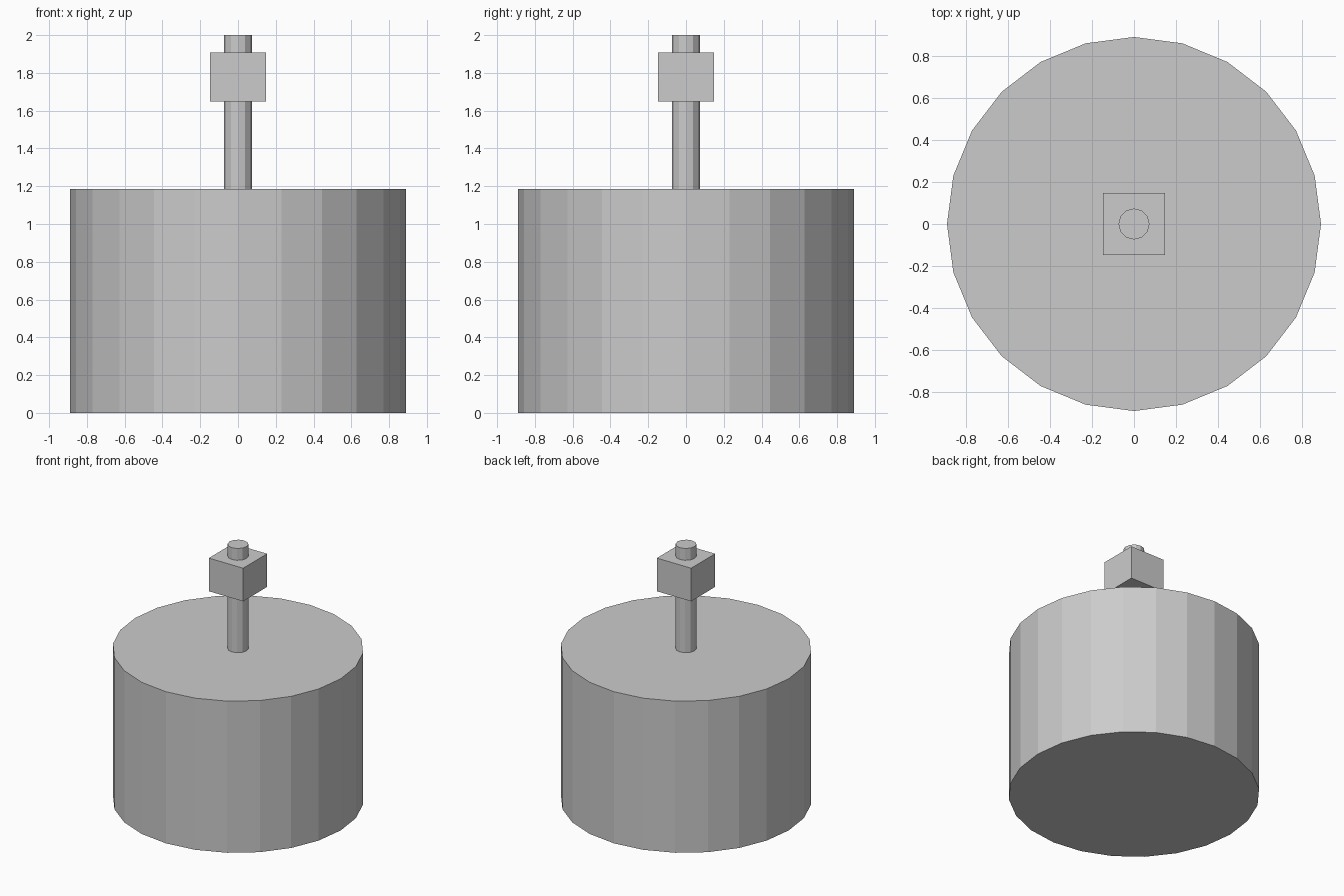
import bpy

if "Cube" in bpy.data.objects:
    bpy.data.objects.remove(bpy.data.objects["Cube"])

K = 2 / 2.7  # design units to final size


def cylinder(name, radius, z0, z1, sides):
    bpy.ops.mesh.primitive_cylinder_add(
        vertices=sides, radius=radius * K, depth=(z1 - z0) * K,
        location=(0, 0, (z0 + z1) / 2 * K))
    bpy.context.object.name = name


def box(name, width, z0, z1):
    bpy.ops.mesh.primitive_cube_add(size=1, location=(0, 0, (z0 + z1) / 2 * K))
    obj = bpy.context.object
    obj.name = name
    obj.scale = (width * K, width * K, (z1 - z0) * K)
    bpy.ops.object.transform_apply(location=False, rotation=False, scale=True)


# Wide drum body
cylinder("drum_body", 1.2, 0, 1.6, 24)
# Thin shaft rising from the drum
cylinder("shaft", 0.1, 1.6, 2.7, 12)
# Square block around the top of the shaft
box("shaft_block", 0.4, 2.225, 2.575)
